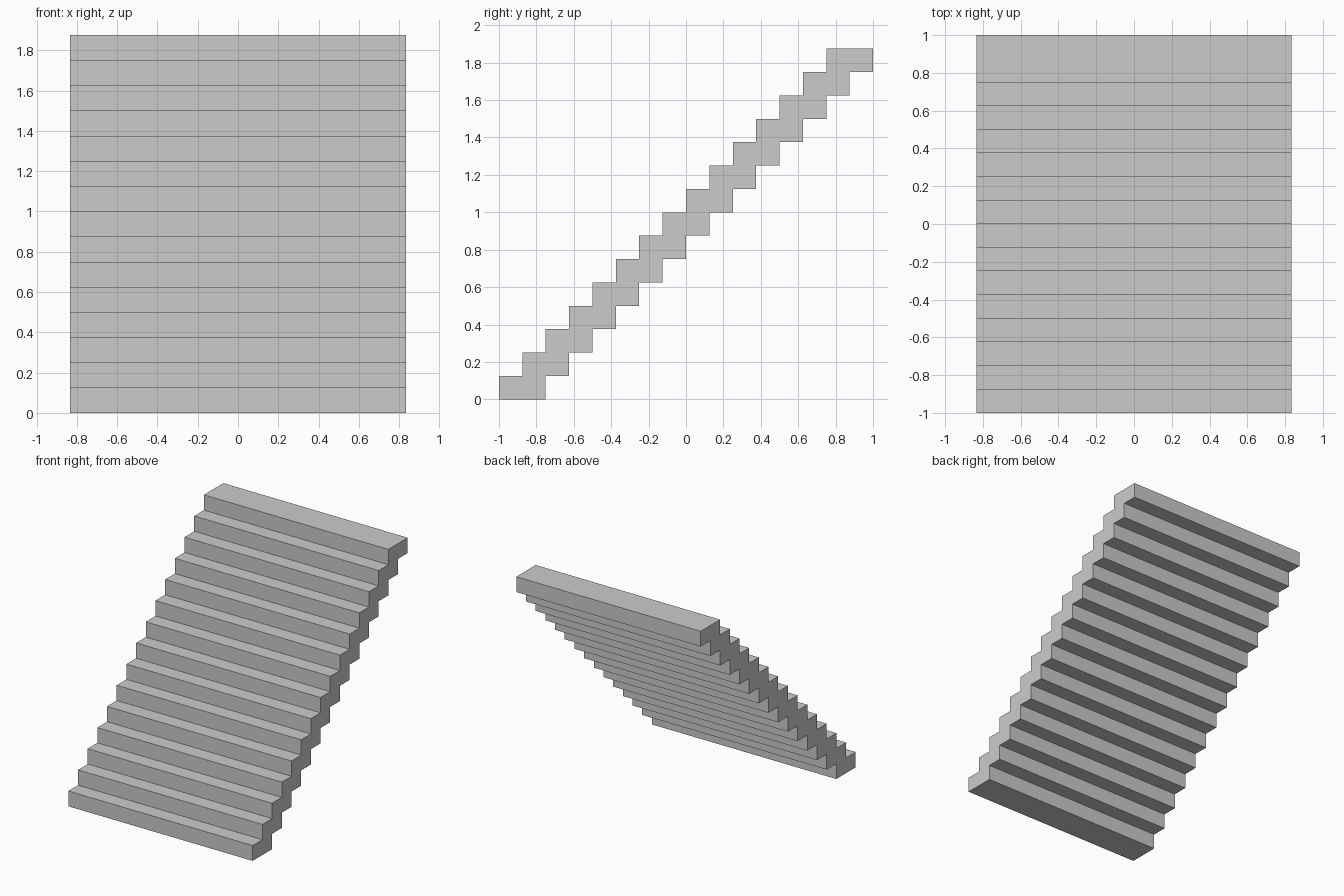
import bpy, bmesh
from mathutils import Vector

if "Cube" in bpy.data.objects:
    bpy.data.objects.remove(bpy.data.objects["Cube"])

STEPS = 15
RISE = 0.125      # height of each step
RUN = 0.125       # forward offset per step
DEPTH = 0.25      # full depth of each tread slab
HALF_W = 0.833

# Stair profile in the YZ plane: up the front, then down the stepped underside
front, back = [], []
for i in range(STEPS):
    y, z = -1 + i * RUN, i * RISE
    front += [(y, z), (y, z + RISE)]
    back += [(y + DEPTH, z), (y + DEPTH, z + RISE)]
profile = front + back[::-1]

# Extrude the profile across the width
bm = bmesh.new()
side = bm.faces.new([bm.verts.new((-HALF_W, y, z)) for y, z in profile])
ext = bmesh.ops.extrude_face_region(bm, geom=[side], use_keep_orig=True)
moved = [v for v in ext["geom"] if isinstance(v, bmesh.types.BMVert)]
bmesh.ops.translate(bm, verts=moved, vec=Vector((2 * HALF_W, 0, 0)))
bmesh.ops.recalc_face_normals(bm, faces=bm.faces[:])

mesh = bpy.data.meshes.new("staircase")
bm.to_mesh(mesh)
bm.free()
stairs = bpy.data.objects.new("staircase", mesh)
bpy.context.collection.objects.link(stairs)
